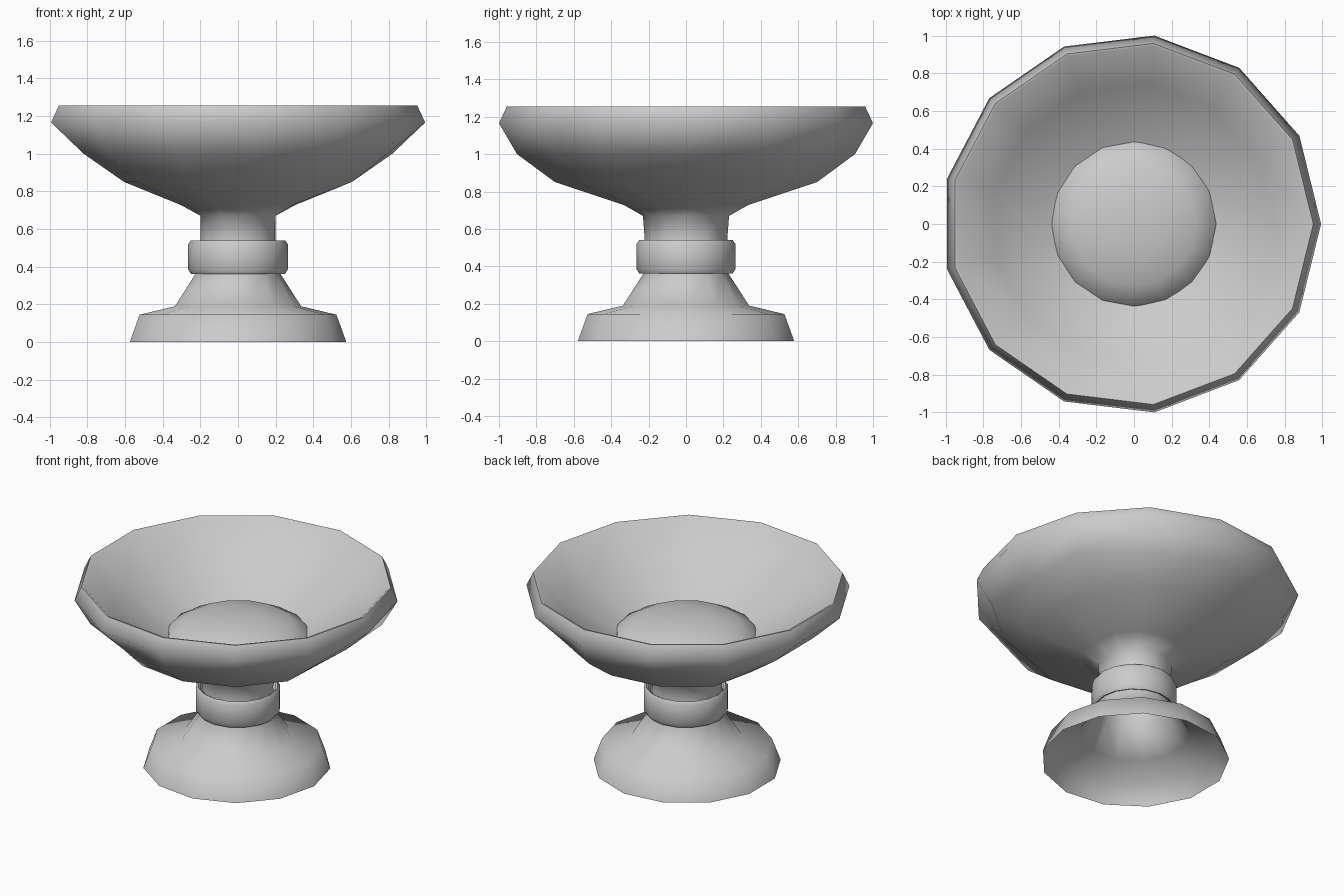
import bpy, bmesh, math

if "Cube" in bpy.data.objects:
    bpy.data.objects.remove(bpy.data.objects["Cube"])


def ring(bm, n, r, z, half_x=None, even=1.0):
    """Loop of n verts; half_x flattens the x sides, even pulls in alternate corners."""
    out = []
    for i in range(n):
        a = 2 * math.pi * i / n
        k = min(i, n - i)  # mirrored in y
        s = r * (even if k % 2 == 0 else 1.0)
        x = s * math.cos(a) - (0.014 * r if n == 13 else 0)  # centre odd outline
        if half_x:
            x = max(-half_x, min(half_x, x))
        out.append(bm.verts.new((x, s * math.sin(a), z)))
    return out


def turned(name, n, rings, closed=False, tip=None, angle=65):
    """Surface through a stack of rings, with optional pointed centre."""
    bm = bmesh.new()
    loops = [ring(bm, n, *r) for r in rings]
    pairs = list(zip(loops, loops[1:]))
    if closed:
        pairs.append((loops[-1], loops[0]))
    for lo, hi in pairs:
        for i in range(n):
            j = (i + 1) % n
            bm.faces.new((lo[i], lo[j], hi[j], hi[i]))
    if tip is not None:
        top = bm.verts.new((0, 0, tip))
        for i in range(n):
            bm.faces.new((loops[-1][i], loops[-1][(i + 1) % n], top))
    me = bpy.data.meshes.new(name)
    bm.to_mesh(me)
    bm.free()
    ob = bpy.data.objects.new(name, me)
    bpy.context.collection.objects.link(ob)
    bpy.ops.object.select_all(action='DESELECT')
    ob.select_set(True)
    bpy.context.view_layer.objects.active = ob
    bpy.ops.object.shade_smooth_by_angle(angle=math.radians(angle))
    return ob


# Hollow foot, stem, bowl outside, rim and bowl inside as one surface
turned("bowl_and_foot", 13, [
    (0.583, 0.0), (0.53, 0.145), (0.34, 0.19), (0.23, 0.36),
    (0.222, 0.54, 0.198), (0.232, 0.67, 0.199), (0.335, 0.728, 0.305),
    (0.705, 0.85, 0.605), (0.91, 1.0, 0.82, 0.93),
    (1.007, 1.165), (0.965, 1.255), (0.95, 1.252),
    (0.75, 1.07), (0.44, 0.895), (0.2, 0.80)], tip=0.79)

# Collar band around the stem
turned("stem_collar", 16, [
    (0.25, 0.362), (0.264, 0.385), (0.264, 0.52), (0.25, 0.54),
    (0.236, 0.532), (0.236, 0.368)], closed=True)

# Low dome filling the bottom of the bowl
turned("bowl_filling", 16, [
    (0.455, 0.86), (0.43, 0.91), (0.33, 0.965), (0.18, 1.0)], tip=1.01)
